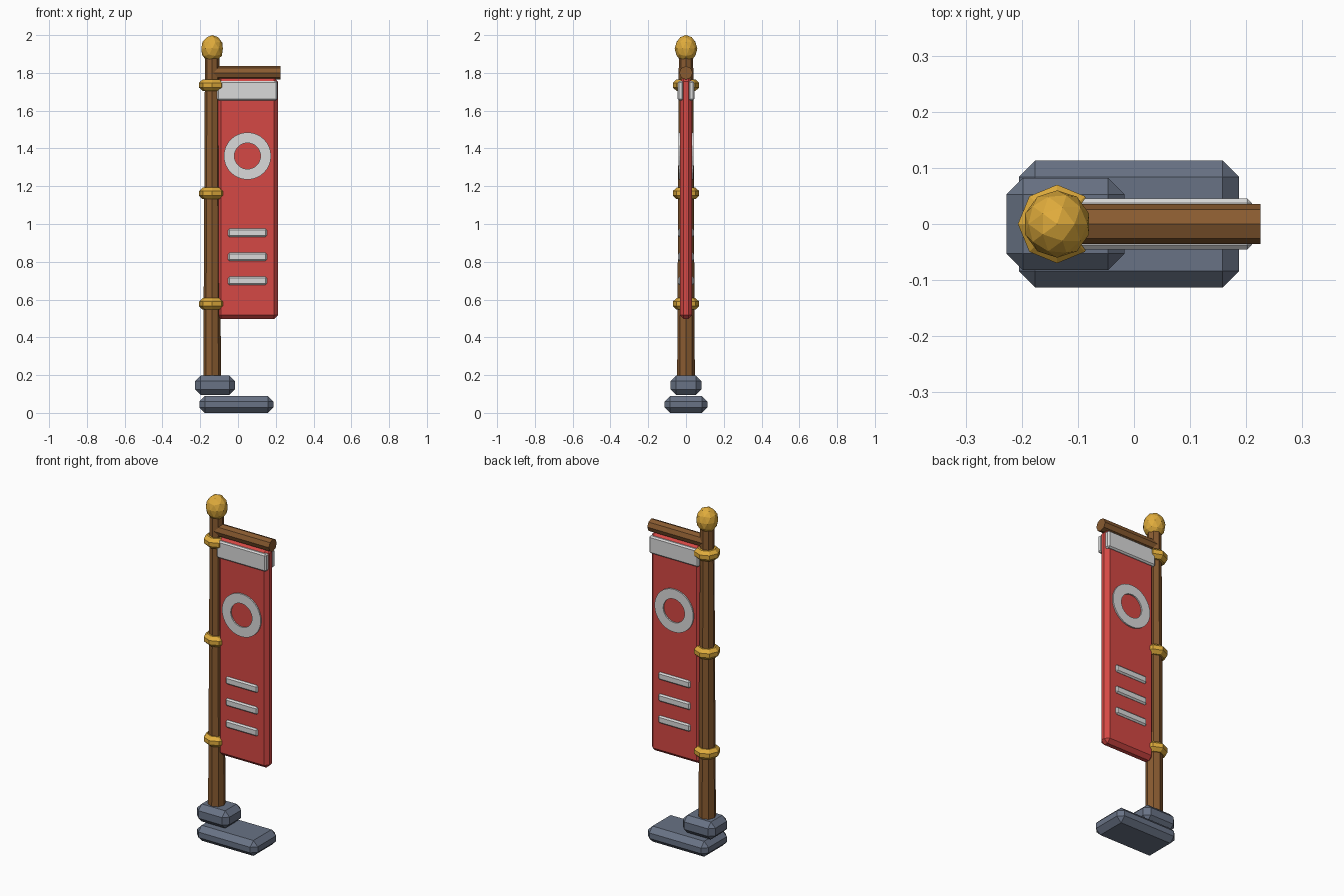
import bpy, bmesh
from math import pi
from mathutils import Matrix

cube = bpy.data.objects.get("Cube")
if cube:
    bpy.data.objects.remove(cube, do_unlink=True)


def material(name, rgb):
    m = bpy.data.materials.new(name)
    m.use_nodes = True
    m.diffuse_color = (*rgb, 1)
    bsdf = next(n for n in m.node_tree.nodes if n.type == 'BSDF_PRINCIPLED')
    bsdf.inputs["Base Color"].default_value = (*rgb, 1)
    return m


STONE = material("slate stone", (0.14, 0.17, 0.235))
WOOD = material("brown wood", (0.25, 0.105, 0.03))
GOLD = material("gold", (0.74, 0.41, 0.045))
RED = material("red cloth", (0.66, 0.065, 0.058))
WHITE = material("pale trim", (0.70, 0.70, 0.70))


def finish(name, bm, mat, bevel=0):
    """Turn a bmesh into a flat shaded object, optionally chamfered."""
    bmesh.ops.recalc_face_normals(bm, faces=bm.faces)
    mesh = bpy.data.meshes.new(name)
    bm.to_mesh(mesh)
    bm.free()
    mesh.materials.append(mat)
    obj = bpy.data.objects.new(name, mesh)
    bpy.context.collection.objects.link(obj)
    if bevel:
        mod = obj.modifiers.new("chamfer", 'BEVEL')
        mod.width = bevel
        mod.segments = 1
        mod.limit_method = 'ANGLE'
        mod.angle_limit = pi / 3
    return obj


def box(name, x, y, z, mat, bevel):
    """Chamfered box from (min, max) ranges."""
    bm = bmesh.new()
    bmesh.ops.create_cube(bm, size=1)
    for v in bm.verts:
        v.co = [r[0] if c < 0 else r[1] for c, r in zip(v.co, (x, y, z))]
    return finish(name, bm, mat, bevel)


def rod(name, r1, r2, length, centre, mat, turn=Matrix(), bevel=0):
    """Eight-sided rod along z, turned and then placed."""
    bm = bmesh.new()
    bmesh.ops.create_cone(bm, cap_ends=True, segments=8, radius1=r1, radius2=r2,
                          depth=length, matrix=Matrix.Translation(centre) @ turn)
    return finish(name, bm, mat, bevel)


def annulus(name, centre, inner, outer, y0, y1, mat, n=32):
    """Flat ring facing along y."""
    bm = bmesh.new()
    loops = []
    for r, y in ((inner, y0), (outer, y0), (outer, y1), (inner, y1)):
        loops.append([bm.verts.new(
            (Matrix.Translation((centre[0], y, centre[1]))
             @ Matrix.Rotation(2 * pi * i / n, 4, 'Y')).to_3x3() @ Matrix.Identity(3).col[0] * r)
            for i in range(n)])
        for v in loops[-1]:
            v.co += Matrix.Translation((centre[0], y, centre[1])).translation
    for k in range(4):
        a, b = loops[k], loops[(k + 1) % 4]
        for i in range(n):
            j = (i + 1) % n
            bm.faces.new((a[i], a[j], b[j], b[i]))
    return finish(name, bm, mat)


POLE_X = -0.137
BANNER_X = 0.05

# Stone foot
box("base_slab", (-0.205, 0.187), (-0.113, 0.113), (0, 0.09), STONE, 0.029)
box("pole_socket", (-0.227, -0.017), (-0.082, 0.082), (0.095, 0.197), STONE, 0.029)

# Pole, crossbar and finial
rod("pole", 0.047, 0.038, 1.75, (POLE_X, 0, 1.025), WOOD)
rod("crossbar", 0.036, 0.036, 0.362, (0.044, 0, 1.8), WOOD,
    Matrix.Rotation(pi / 2, 4, 'Y'))
bm = bmesh.new()
bmesh.ops.create_icosphere(bm, subdivisions=2, radius=0.06,
                           matrix=Matrix.Translation((POLE_X, 0, 1.928))
                           @ Matrix.Diagonal((1, 1, 1.2, 1)))
finish("finial", bm, GOLD)

# Gold bands around the pole
for label, z in (("lower", 0.577), ("middle", 1.162), ("upper", 1.735)):
    rod(label + "_band", 0.07, 0.07, 0.06, (POLE_X, 0, z), GOLD, bevel=0.018)

# Cloth panel
box("banner", (-0.112, 0.212), (-0.033, 0.033), (0.497, 1.775), RED, 0.021)

# Trim repeated on both faces of the cloth
for side, s in (("front", -1), ("back", 1)):
    def span(a, b):
        return sorted((s * a, s * b))
    box(side + "_header", (-0.11, 0.21), span(0.012, 0.045), (1.655, 1.757), WHITE, 0.008)
    annulus(side + "_ring", (BANNER_X, 1.36), 0.069, 0.125, s * 0.028, s * 0.041, WHITE)
    for i in range(3):
        z = 0.953 - 0.127 * i
        box(f"{side}_stripe_{i + 1}", (BANNER_X - 0.103, BANNER_X + 0.103),
            span(0.022, 0.043), (z - 0.022, z + 0.022), WHITE, 0.008)
